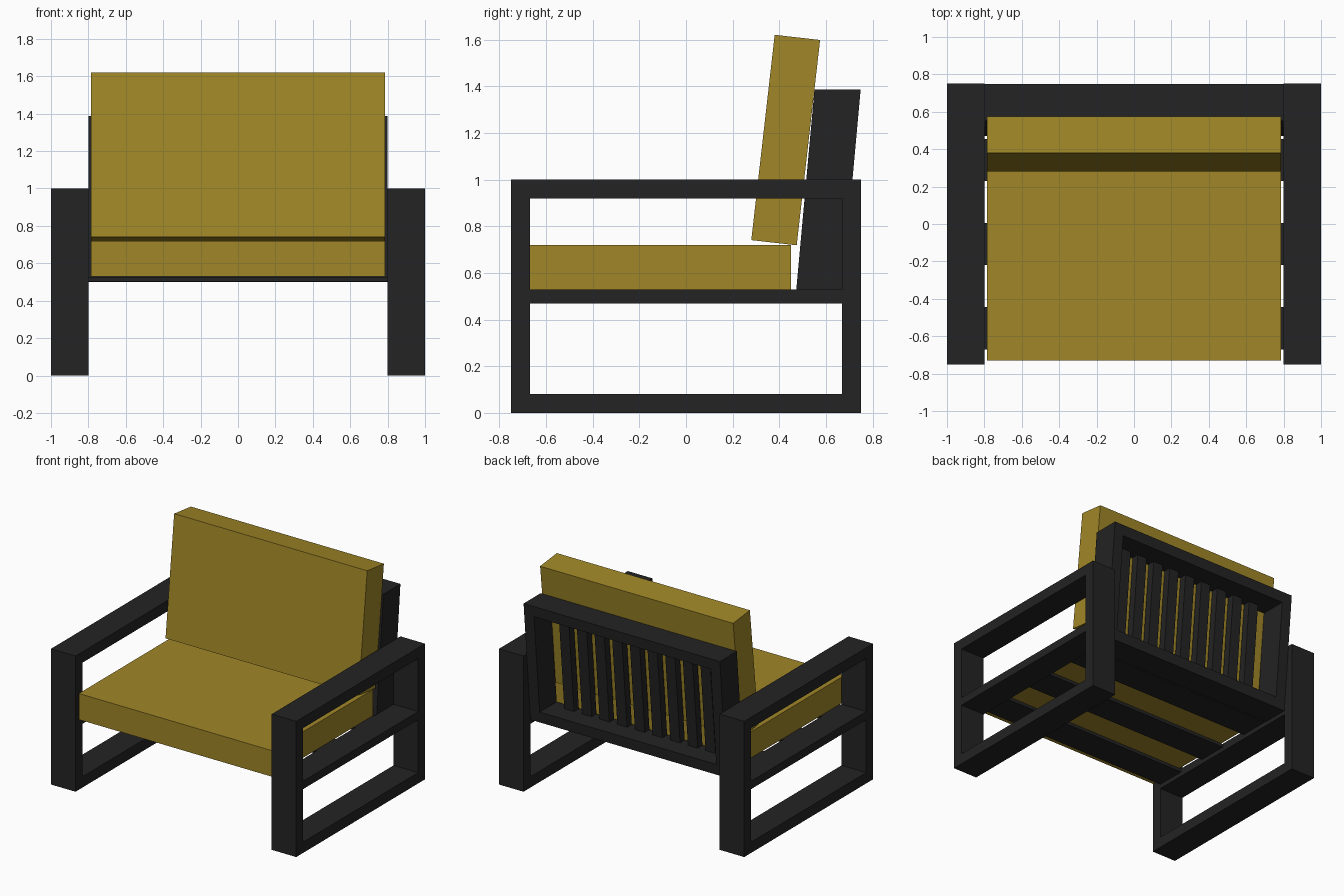
import bpy, bmesh, math
from mathutils import Matrix, Vector

if "Cube" in bpy.data.objects:
    bpy.data.objects.remove(bpy.data.objects["Cube"])

def material(name, col):
    m = bpy.data.materials.new(name)
    m.diffuse_color = (*col, 1)
    m.use_nodes = True
    m.node_tree.nodes["Principled BSDF"].inputs["Base Color"].default_value = m.diffuse_color
    return m

BLACK = material("dark_frame", (0.017, 0.017, 0.017))
GOLD = material("mustard_fabric", (0.35, 0.24, 0.02))
LEAN, Z0 = 0.091, 0.53     # backward shear of the backrest, measured from seat height

def boxes(name, parts, mat, lean=0.0):
    """One object made of boxes given as (x range, y range, z range)."""
    bm = bmesh.new()
    for rng in parts:
        c = Vector([(a + b) / 2 for a, b in rng])
        s = [b - a for a, b in rng]
        bmesh.ops.create_cube(bm, size=1, matrix=Matrix.Translation(c) @ Matrix.Diagonal((*s, 1)))
    for v in bm.verts:
        v.co.y += lean * (v.co.z - Z0)
    me = bpy.data.meshes.new(name)
    bm.to_mesh(me)
    bm.free()
    me.materials.append(mat)
    ob = bpy.data.objects.new(name, me)
    bpy.context.collection.objects.link(ob)
    return ob

# Side frames: two legs joined by floor rail, seat rail and armrest
for side, x in (("left", (-1.0, -0.8)), ("right", (0.8, 1.0))):
    inner = (-0.67, 0.67)
    boxes(side + "_side_frame", [
        (x, (-0.75, -0.67), (0, 1)),
        (x, (0.67, 0.75), (0, 1)),
        (x, inner, (0, 0.08)),
        (x, inner, (0.47, 0.53)),
        (x, inner, (0.92, 1.0)),
    ], BLACK)

# Seat slats
for i, y in enumerate((-0.67, -0.22, 0.23)):
    boxes(f"seat_slat_{i + 1}", [((-0.8, 0.8), (y, y + 0.225), (0.503, 0.527))], BLACK)

# Backrest frame, leaning backwards
fy, top, low = (0.473, 0.671), 1.387, 0.50
boxes("back_frame", [
    ((-0.8, -0.72), fy, (low, top)),
    ((0.72, 0.8), fy, (low, top)),
    ((-0.72, 0.72), fy, (top - 0.08, top)),
    ((-0.72, 0.72), fy, (low, low + 0.08)),
], BLACK, LEAN)

# Upright back slats
for i in range(9):
    x = (i - 4) * 0.144
    boxes(f"back_slat_{i + 1}", [((x - 0.04, x + 0.04), (fy[0] + 0.005, fy[0] + 0.06),
                                  (low + 0.08, top - 0.08))], BLACK, LEAN)

# Cushions
boxes("seat_cushion", [((-0.787, 0.787), (-0.73, 0.45), (0.528, 0.72))], GOLD)
back = boxes("back_cushion", [((-0.787, 0.787), (-0.098, 0.098), (-0.443, 0.443))], GOLD)
back.location = (0, 0.4275, 1.17)
back.rotation_euler.x = -math.radians(6.5)
